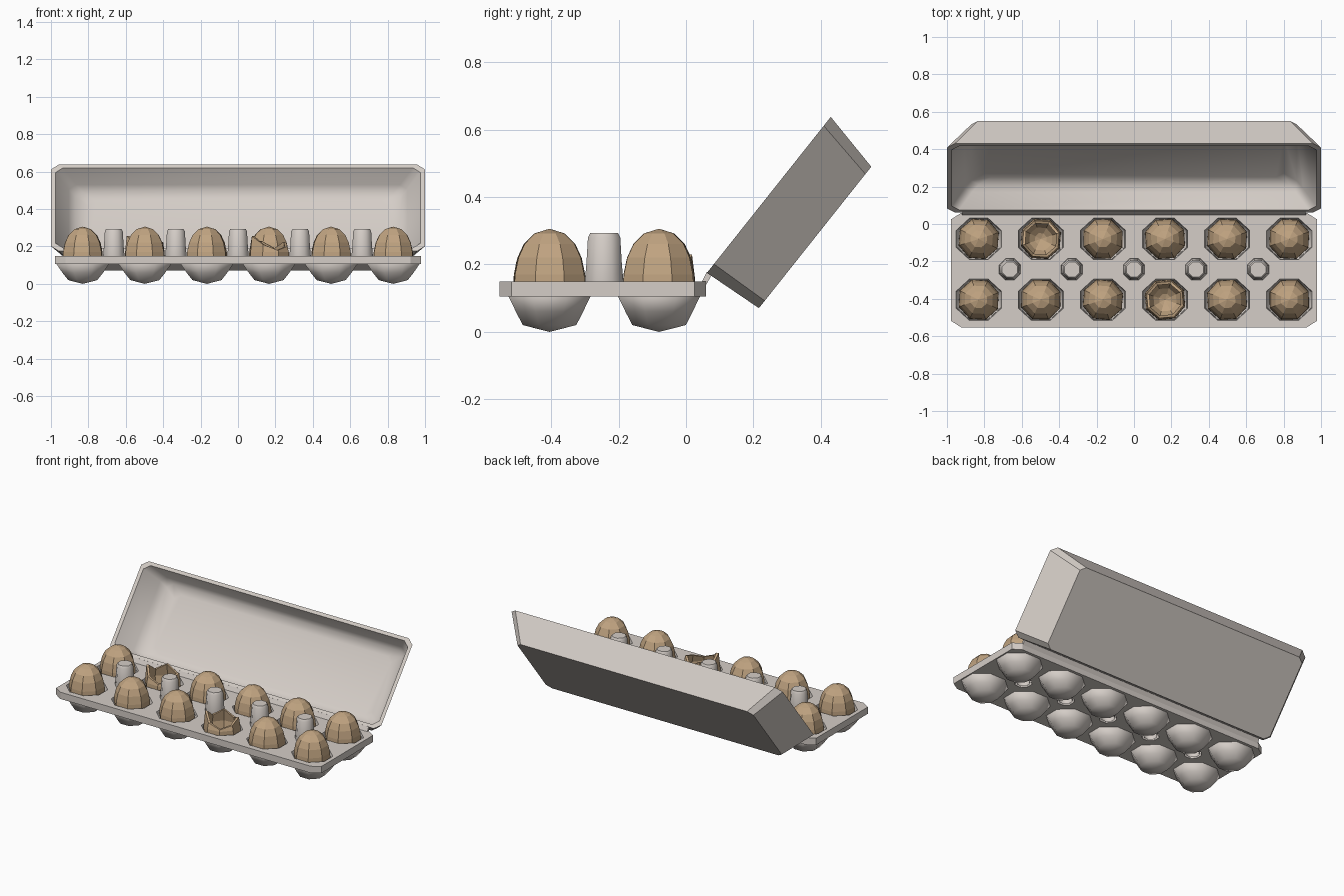
import bpy, bmesh, math, random
from math import cos, sin, pi

random.seed(4)
if "Cube" in bpy.data.objects:
    bpy.data.objects.remove(bpy.data.objects["Cube"], do_unlink=True)


def material(name, rgb):
    m = bpy.data.materials.new(name)
    m.use_nodes = True
    m.diffuse_color = (*rgb, 1)
    bsdf = m.node_tree.nodes["Principled BSDF"]
    bsdf.inputs["Base Color"].default_value = (*rgb, 1)
    bsdf.inputs["Roughness"].default_value = 0.9
    return m


CARTON = material("carton_grey", (0.66, 0.61, 0.57))
SHELL = material("eggshell_tan", (0.53, 0.37, 0.22))


def circle(x, y, z, rx, ry=None, turn=pi / 8, n=8):
    """Eight-sided ring; z may be a number or one height per corner."""
    ry = ry or rx
    return [(x + rx * cos(turn + 2 * pi * i / n), y + ry * sin(turn + 2 * pi * i / n),
             z[i] if isinstance(z, list) else z) for i in range(n)]


def loft(bm, rings, cap_start=True, cap_end=True):
    """Skin rings of equal length; returns the faces made per span."""
    loops = [[bm.verts.new(p) for p in r] for r in rings]
    spans = []
    for a, b in zip(loops, loops[1:]):
        n = len(a)
        spans.append([bm.faces.new((a[i], a[(i + 1) % n], b[(i + 1) % n], b[i])) for i in range(n)])
    if cap_start:
        bm.faces.new(loops[0][::-1])
    if cap_end:
        spans.append([bm.faces.new(loops[-1])])
    return spans


def finish(bm, name, mat, weld=True):
    if weld:
        bmesh.ops.remove_doubles(bm, verts=bm.verts, dist=0.0005)
    bmesh.ops.recalc_face_normals(bm, faces=bm.faces)
    me = bpy.data.meshes.new(name)
    bm.to_mesh(me)
    bm.free()
    ob = bpy.data.objects.new(name, me)
    bpy.context.collection.objects.link(ob)
    me.materials.append(mat)
    return ob


def activate(ob):
    bpy.ops.object.select_all(action='DESELECT')
    ob.select_set(True)
    bpy.context.view_layer.objects.active = ob


def smooth(ob, degrees):
    activate(ob)
    bpy.ops.object.shade_smooth_by_angle(angle=math.radians(degrees))


COLS = [-0.83 + 0.332 * i for i in range(6)]
ROWS = [-0.405, -0.08]
POSTS = [(x + 0.166, -0.243) for x in COLS[:-1]]


def chamfered(hx, y0, y1, cx, cy):
    """Rectangle outline with cut corners, counter-clockwise."""
    return [(hx, y0 + cy), (hx, y1 - cy), (hx - cx, y1), (cx - hx, y1),
            (-hx, y1 - cy), (-hx, y0 + cy), (cx - hx, y0), (hx - cx, y0)]


# Tray plate with openings for the cups and hollow posts
bm = bmesh.new()
outline = chamfered(0.978, -0.553, 0.06, 0.055, 0.035)
loft(bm, [[(x, y, z) for x, y in outline] for z in (0.105, 0.15)])
plate = finish(bm, "tray_plate", CARTON)

bm = bmesh.new()
for x in COLS:
    for y in ROWS:
        loft(bm, [circle(x, y, 0.09, 0.117, 0.108), circle(x, y, 0.17, 0.135, 0.124)])
for x, y in POSTS:
    loft(bm, [circle(x, y, 0.09, 0.056), circle(x, y, 0.17, 0.048)])
cutter = finish(bm, "opening_cutter", CARTON)
cutter.hide_render = True
cut = plate.modifiers.new("openings", 'BOOLEAN')
cut.operation, cut.solver, cut.object = 'DIFFERENCE', 'EXACT', cutter
activate(plate)
bpy.ops.object.modifier_apply(modifier=cut.name)
bpy.data.objects.remove(cutter, do_unlink=True)

# Egg cups: outer wall down to a blunt point, then the inner wall back up
CUP = [(0.125, 0.115, 0.135), (0.152, 0.132, 0.106), (0.118, 0.108, 0.06),
       (0.084, 0.086, 0.02), (0.0002, 0.0002, 0.0),
       (0.0002, 0.0002, 0.012), (0.074, 0.076, 0.03), (0.125, 0.115, 0.135)]
bm = bmesh.new()
for x in COLS:
    for y in ROWS:
        loft(bm, [circle(x, y, z, rx, ry) for rx, ry, z in CUP], False, False)
smooth(finish(bm, "egg_cups", CARTON), 75)

# Hollow divider posts between the rows
POST = [(0.054, 0.106), (0.062, 0.15), (0.057, 0.2), (0.052, 0.28), (0.044, 0.294)]
bm = bmesh.new()
for x, y in POSTS:
    loft(bm, [circle(x, y, z, r) for r, z in POST], False, True)
    loft(bm, [circle(x, y, z, r - 0.012) for r, z in POST[:-1]], False, True)
smooth(finish(bm, "divider_posts", CARTON), 50)

# Eggs, two of them broken open
EGG = [(0.0002, 0.016), (0.048, 0.026), (0.08, 0.05), (0.103, 0.09), (0.113, 0.14),
       (0.111, 0.17), (0.1, 0.22), (0.08, 0.261), (0.047, 0.292), (0.0002, 0.306)]
JAGGED = [0.225, 0.19, 0.23, 0.2, 0.255, 0.21, 0.18, 0.2]
BROKEN = {(1, 1), (3, 0)}
for c, x in enumerate(COLS):
    for r, y in enumerate(ROWS):
        bm = bmesh.new()
        turn = pi / 8 + random.uniform(-0.1, 0.1)
        if (c, r) in BROKEN:
            rings = [circle(x, y, z, rad, turn=turn) for rad, z in EGG[:6]]
            rings.append(circle(x, y, JAGGED, 0.103, turn=turn))
            rings.append(circle(x, y, JAGGED, 0.088, turn=turn))
            rings += [circle(x, y, z + 0.012, max(rad - 0.015, 0.0002), turn=turn)
                      for rad, z in EGG[4::-1]]
            loft(bm, rings, False, False)
            finish(bm, f"broken_egg_{c}_{r}", SHELL)
        else:
            loft(bm, [circle(x, y, z, rad, turn=turn) for rad, z in EGG], False, False)
            finish(bm, f"egg_{c}_{r}", SHELL)


# Open lid, tilted back: u runs from hinge to free edge, d is depth behind the opening
def lid_ring(hx, u0, u1, d, c):
    return [(x, 0.062 + 0.622 * u + 0.783 * d, 0.175 + 0.783 * u - 0.622 * d)
            for x, u in chamfered(hx, u0, u1, c, c * 0.8)]


bm = bmesh.new()
spans = loft(bm, [lid_ring(0.87, 0.014, 0.55, 0.186, 0.035),
                  lid_ring(1.0, 0.0, 0.591, 0.0, 0.042),
                  lid_ring(0.975, 0.022, 0.569, 0.0, 0.04),
                  lid_ring(0.905, 0.03, 0.545, 0.115, 0.04),
                  lid_ring(0.87, 0.045, 0.525, 0.155, 0.04),
                  lid_ring(0.8, 0.09, 0.475, 0.17, 0.04)])
for span in spans[2:]:
    for f in span:
        f.smooth = True
finish(bm, "lid", CARTON)

# Hinge strip joining tray and lid
bm = bmesh.new()
strip = [(0.045, 0.145), (0.06, 0.14), (0.078, 0.172), (0.062, 0.178)]
loft(bm, [[(x, y, z) for y, z in strip] for x in (-0.92, 0.92)])
finish(bm, "hinge_strip", CARTON)
